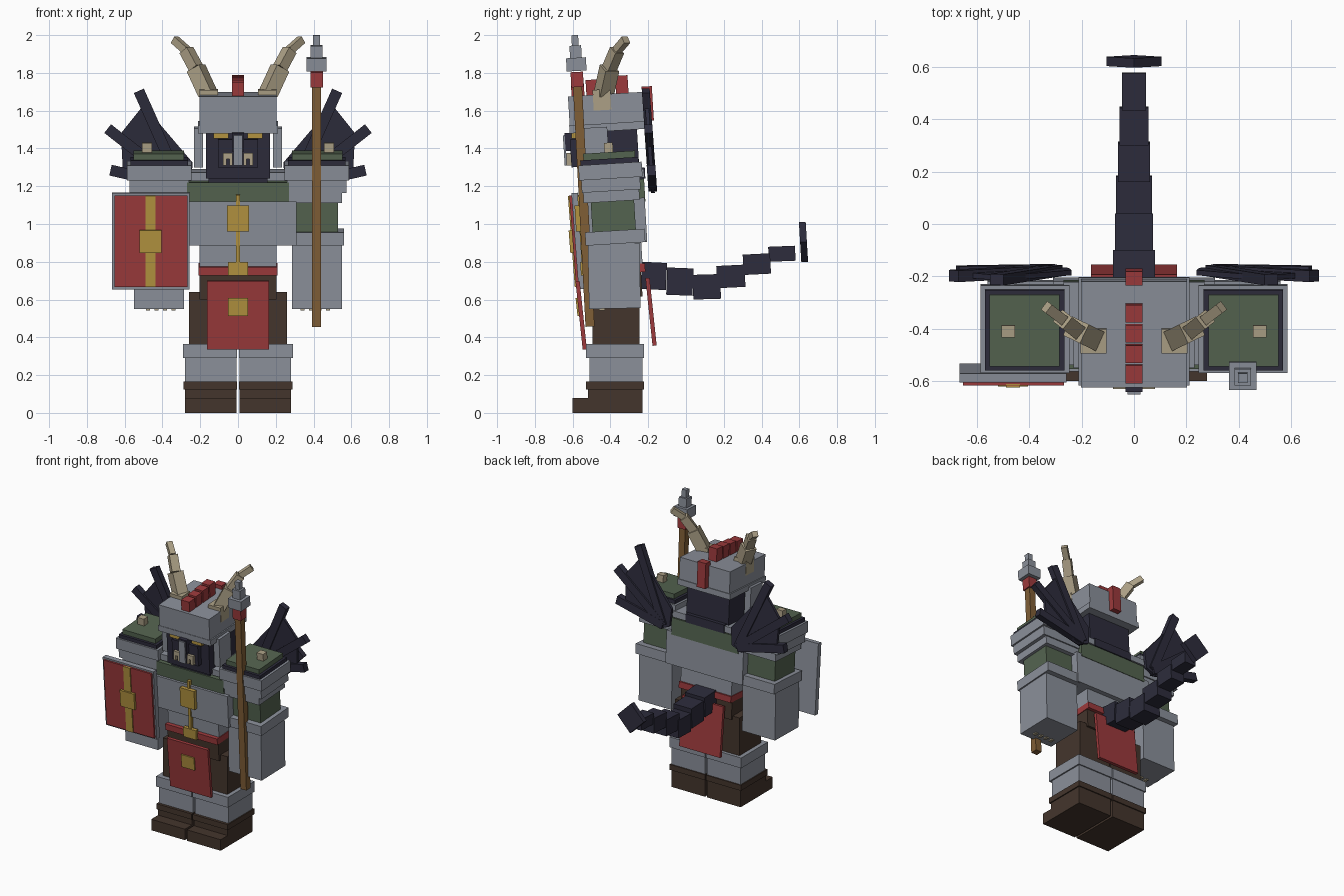
import bpy, bmesh, math
from mathutils import Vector, Matrix

if "Cube" in bpy.data.objects:
    bpy.data.objects.remove(bpy.data.objects["Cube"])

def mat(name, r, g, b):
    m = bpy.data.materials.new(name)
    lin = lambda c: ((c / 255 + 0.055) / 1.055) ** 2.4
    m.diffuse_color = (lin(r), lin(g), lin(b), 1)
    m.use_nodes = True
    m.node_tree.nodes["Principled BSDF"].inputs["Base Color"].default_value = m.diffuse_color
    return m

STEEL = mat("steel", 139, 144, 154)
RED = mat("red", 156, 58, 60)
GREEN = mat("green", 84, 100, 80)
DARK = mat("dark_hide", 45, 44, 60)
BROWN = mat("brown_leather", 68, 53, 44)
GOLD = mat("gold", 180, 148, 64)
IVORY = mat("ivory", 172, 160, 134)
WOOD = mat("wood", 128, 94, 54)
LEAN = math.radians(3.5)

def finish(name, bm, m):
    bmesh.ops.recalc_face_normals(bm, faces=bm.faces)
    me = bpy.data.meshes.new(name)
    bm.to_mesh(me)
    bm.free()
    me.materials.append(m)
    o = bpy.data.objects.new(name, me)
    bpy.context.collection.objects.link(o)
    return o

def block(name, c, s, m, rot=None):
    """Box from centre, size and optional rotation matrix."""
    bm = bmesh.new()
    bmesh.ops.create_cube(bm, size=1)
    bm.transform(Matrix.Translation(c) @ (rot or Matrix()) @ Matrix.Diagonal((*s, 1)))
    return finish(name, bm, m)

def box(name, x0, x1, y0, y1, z0, z1, m, tilt=0.0):
    """Box from its outer limits; a tilted box is shrunk to stay inside them."""
    c, s = math.cos(tilt), math.sin(abs(tilt))
    Y, Z = y1 - y0, z1 - z0
    k = c * c - s * s
    size = (x1 - x0, max((Y * c - Z * s) / k, .01), max((Z * c - Y * s) / k, Z * .75))
    return block(name, ((x0 + x1) / 2, (y0 + y1) / 2, (z0 + z1) / 2), size, m,
                 Matrix.Rotation(tilt, 4, 'X'))

def pair(name, x0, x1, *rest):
    box("right_" + name, x0, x1, *rest)
    box("left_" + name, -x1, -x0, *rest)

def bar(name, a, b, w, d, m):
    """Square bar from point a to point b."""
    a, b = Vector(a), Vector(b)
    rot = (b - a).to_track_quat('Z', 'Y').to_matrix().to_4x4()
    return block(name, (a + b) / 2, (w, d, (b - a).length), m, rot)

def sheet(name, pts, thick, m, y_of):
    """Flat prism from an x, z outline."""
    bm = bmesh.new()
    f = [bm.verts.new((x, y_of(z) - thick / 2, z)) for x, z in pts]
    g = [bm.verts.new((x, y_of(z) + thick / 2, z)) for x, z in pts]
    bm.faces.new(f)
    bm.faces.new(g[::-1])
    for i in range(len(pts)):
        j = (i + 1) % len(pts)
        bm.faces.new((f[i], g[i], g[j], f[j]))
    return finish(name, bm, m)

# Boots, greaves and legs
pair("boot", .008, .28, -.52, -.23, 0, .13, BROWN)
pair("boot_toe", .008, .28, -.60, -.50, 0, .08, BROWN)
pair("boot_cuff", .004, .288, -.53, -.222, .125, .165, BROWN)
pair("greave", .008, .28, -.51, -.23, .165, .30, STEEL)
pair("greave_cuff", .004, .29, -.53, -.222, .29, .365, STEEL)
pair("leg", .004, .26, -.495, -.245, .36, .64, BROWN)
box("hips", -.205, .205, -.52, -.23, .60, .75, BROWN, LEAN)
box("belt", -.21, .21, -.54, -.215, .73, .79, RED, LEAN)

# Torso
box("waist", -.205, .205, -.52, -.23, .77, .92, STEEL, LEAN)
box("chest_plate", -.31, .31, -.565, -.205, .885, 1.14, STEEL, LEAN)
box("upper_torso", -.27, .27, -.555, -.215, 1.10, 1.24, GREEN, LEAN)
pair("collar", .15, .27, -.54, -.22, 1.23, 1.29, STEEL, LEAN)
box("neck", -.155, .155, -.55, -.215, 1.22, 1.30, DARK, LEAN)

# Hanging cloth panels and gold ornaments
R = Matrix.Rotation(math.radians(6), 4, 'X')
block("front_cloth", (0, -.555, .517), (.33, .022, .365), RED, R)
block("back_cloth", (0, -.185, .535), (.33, .022, .36), RED, R)
block("cloth_badge", (0, -.567, .562), (.105, .025, .095), GOLD, R)
box("belt_buckle", -.052, .052, -.56, -.53, .728, .80, GOLD, LEAN)
box("chest_ridge", -.01, .01, -.575, -.53, .80, 1.155, GOLD, LEAN)
box("chest_badge", -.058, .058, -.59, -.54, .96, 1.10, GOLD, LEAN)

# Head and face
box("head", -.17, .17, -.585, -.245, 1.24, 1.55, DARK, LEAN)
box("muzzle", -.105, .105, -.615, -.56, 1.30, 1.45, DARK, LEAN)
box("nose", -.032, .032, -.643, -.58, 1.385, 1.485, DARK, LEAN)
block("nose_guard", (0, -.641, 1.39), (.05, .012, .16), STEEL, Matrix.Rotation(LEAN, 4, 'X'))
pair("eye", .05, .13, -.605, -.58, 1.453, 1.485, GOLD)
pair("tusk_root", .03, .08, -.632, -.60, 1.345, 1.375, IVORY)
pair("outer_tusk", .06, .08, -.632, -.60, 1.31, 1.35, IVORY)
pair("inner_tusk", .03, .045, -.632, -.60, 1.31, 1.35, IVORY)

# Helmet with cheek guards and crest
box("helmet", -.203, .203, -.625, -.21, 1.515, 1.70, STEEL, LEAN)
box("helmet_brim", -.212, .212, -.618, -.203, 1.485, 1.54, STEEL, LEAN)
pair("cheek_guard", .185, .232, -.55, -.405, 1.30, 1.515, STEEL, LEAN)
for i in range(4):
    y = -.61 + i * .078
    box(f"crest_{i}", -.033, .033, y, y + .073, 1.67, 1.755 + .011 * i, RED, LEAN)
box("crest_back", -.033, .033, -.235, -.17, 1.545, 1.73, RED, LEAN)

# Arms, pauldrons, wings and horns on both sides
wing_y = lambda z: -.195 - .07 * (z - 1.45)
for s, side in ((1, "right"), (-1, "left")):
    def part(name, x0, x1, *rest):
        box(side + "_" + name, min(s * x0, s * x1), max(s * x0, s * x1), *rest)
    part("upper_arm", .31, .53, -.505, -.265, .95, 1.14, GREEN, LEAN)
    part("elbow_band", .28, .56, -.535, -.215, .885, .975, STEEL, LEAN)
    part("forearm", .285, .55, -.52, -.24, .55, .90, STEEL, .02)
    for i in range(4):
        x = .33 + i * .045
        part(f"claw_{i}", x, x + .022, -.46, -.43, .543, .57, IVORY)
    part("pauldron_low", .27, .55, -.545, -.245, 1.11, 1.19, STEEL, LEAN)
    part("pauldron_mid", .26, .575, -.555, -.24, 1.165, 1.25, STEEL, LEAN)
    part("pauldron_top", .247, .587, -.57, -.23, 1.23, 1.33, STEEL, LEAN)
    part("pauldron_trim", .265, .57, -.56, -.25, 1.305, 1.352, DARK, LEAN)
    part("pauldron_cap", .285, .552, -.545, -.268, 1.325, 1.388, GREEN, LEAN)
    part("pauldron_stud", .455, .507, -.435, -.385, 1.37, 1.432, IVORY, LEAN)
    # wing: thin web with three bony fingers
    sheet(side + "_wing_web", [(s * x, z) for x, z in
          ((.24, 1.325), (.50, 1.63), (.62, 1.48), (.61, 1.29), (.33, 1.165), (.25, 1.2))],
          .02, DARK, wing_y)
    for i, (x, z) in enumerate(((.525, 1.705), (.69, 1.505), (.675, 1.285))):
        a, b = Vector((.30, 1.2)), Vector((x, z))
        n = Vector((a.y - b.y, b.x - a.x)).normalized() * .029
        sheet(f"{side}_wing_finger_{i}", [(s * p.x, p.y) for p in (a - n, b - n, b + n, a + n)],
              .042 + .002 * i, DARK, wing_y)
    # horn: square root and three shrinking bars
    part("horn_root", .105, .205, -.495, -.395, 1.60, 1.715, IVORY, LEAN)
    path = ((.16, -.435, 1.69), (.222, -.405, 1.825), (.273, -.365, 1.92), (.335, -.318, 1.975))
    for i in range(3):
        a, b = [(s * p[0], p[1], p[2]) for p in path[i:i + 2]]
        w = (.08, .058, .04)[i]
        bar(f"{side}_horn_{i}", a, b, w, w, IVORY)

# Tail: box segments in a sagging curve, with a diamond tip
segs = ((-.24, -.10, .65, .80, .08), (-.105, .04, .62, .77, .072), (.035, .185, .60, .735, .068),
        (.16, .315, .66, .785, .061), (.30, .45, .73, .845, .055), (.435, .58, .80, .885, .046))
for i, (y0, y1, z0, z1, w) in enumerate(segs):
    box(f"tail_{i}", -w, w, y0, y1, z0, z1, DARK, (-.05, -.04, .03, .05, .05, .04)[i])
block("tail_tip", (0, .622, .905), (.15, .036, .15), DARK,
      Matrix.Rotation(.06, 4, 'X') @ Matrix.Rotation(math.pi / 4, 4, 'Y'))

# Shield
S = Matrix.Rotation(math.radians(4.3), 4, 'X')
def shield(name, dx, dy, dz, w, d, h, m):
    block("shield_" + name, Vector((-.463, -.57, .91)) + S.to_3x3() @ Vector((dx, dy, dz)), (w, d, h), m, S)
shield("plate", 0, 0, 0, .41, .035, .51, STEEL)
shield("face", .002, -.02, 0, .385, .02, .485, RED)
shield("stripe", 0, -.03, 0, .055, .014, .485, GOLD)
shield("boss", 0, -.033, 0, .115, .028, .12, GOLD)

# Spear
P = Matrix.Rotation(math.radians(3.2), 4, 'X')
bar("spear_shaft", (.416, -.508, .457), (.416, -.575, 1.74), .048, .048, WOOD)
for name, z0, z1, w, m in (("ferrule", 1.725, 1.805, .066, RED), ("head_base", 1.81, 1.88, .105, STEEL),
                           ("head_mid", 1.88, 1.945, .062, STEEL), ("head_tip", 1.94, 2.0, .036, STEEL)):
    z = (z0 + z1) / 2
    block("spear_" + name, (.416, -.575 - (z - 1.74) * .055, z), (w, w, z1 - z0), m, P)
